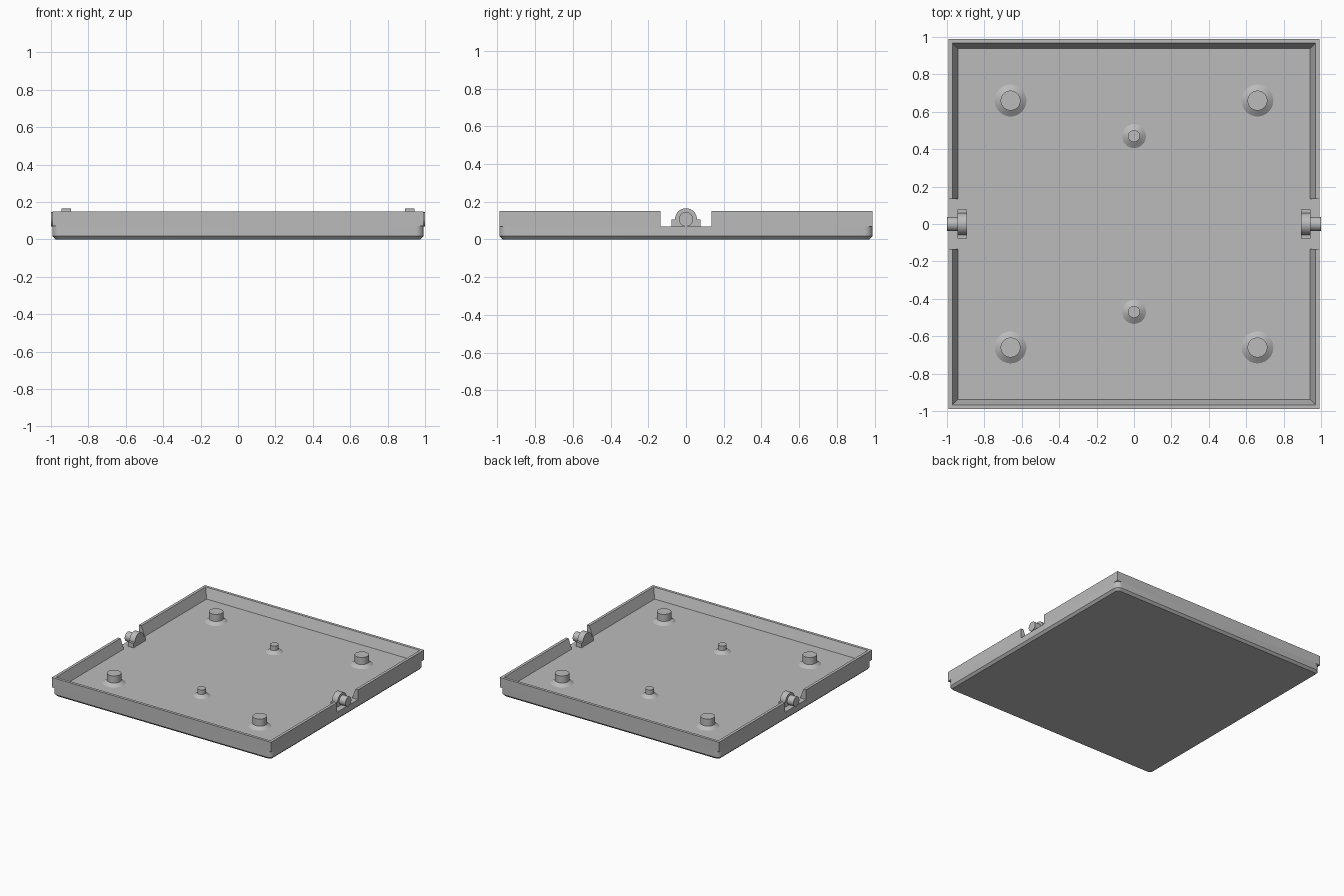
import bpy
import bmesh
import math
from mathutils import Matrix

if "Cube" in bpy.data.objects:
    bpy.data.objects.remove(bpy.data.objects["Cube"], do_unlink=True)

HX, HY = 0.993, 0.99        # outer half sizes
FLOOR, RIM = 0.07, 0.15     # heights of the floor and the rim
GAP = 0.135                 # half width of the side notches

grey = bpy.data.materials.new("plain grey")
grey.use_nodes = True
colour = (0.5, 0.5, 0.5, 1)
grey.diffuse_color = colour
grey.node_tree.nodes["Principled BSDF"].inputs["Base Color"].default_value = colour


def finish(name, bm, smooth=True):
    bmesh.ops.recalc_face_normals(bm, faces=bm.faces)
    mesh = bpy.data.meshes.new(name)
    bm.to_mesh(mesh)
    bm.free()
    mesh.materials.append(grey)
    obj = bpy.data.objects.new(name, mesh)
    bpy.context.collection.objects.link(obj)
    if smooth:
        bpy.ops.object.select_all(action="DESELECT")
        obj.select_set(True)
        bpy.context.view_layer.objects.active = obj
        bpy.ops.object.shade_smooth_by_angle(angle=math.radians(30))
    return obj


def loft(bm, rings, closed=False):
    """Skin a list of equal rings; cap the ends."""
    rings = [[bm.verts.new(p) for p in ring] for ring in rings]
    n = len(rings[0])
    for a, b in zip(rings, rings[1:]):
        for i in range(n):
            j = (i + 1) % n
            bm.faces.new((a[i], a[j], b[j], b[i]))
    bm.faces.new(rings[0])
    bm.faces.new(rings[-1])


def circle(radius, z, sides=48):
    return [(radius * math.cos(2 * math.pi * i / sides),
             radius * math.sin(2 * math.pi * i / sides), z) for i in range(sides)]


# Base slab: rounded upright corners and a chamfered underside
bm = bmesh.new()
bmesh.ops.create_cube(bm, size=1)
bmesh.ops.transform(bm, verts=bm.verts, matrix=Matrix.Translation((0, 0, FLOOR / 2))
                    @ Matrix.Diagonal((2 * HX, 2 * HY, FLOOR, 1)))
upright = [e for e in bm.edges if abs(e.verts[0].co.z - e.verts[1].co.z) > 0.01]
bmesh.ops.bevel(bm, geom=upright, offset=0.045, segments=8, profile=0.5, affect="EDGES")
under = [e for e in bm.edges if all(v.co.z < 0.001 for v in e.verts)]
bmesh.ops.bevel(bm, geom=under, offset=0.018, segments=1, affect="EDGES")
finish("base_slab", bm)

# Two U-shaped rim walls with sloping inner faces, leaving a notch on each side
section = [(0, FLOOR), (0, RIM), (0.023, RIM), (0.053, FLOOR)]
for name, s in (("back_wall", 1), ("front_wall", -1)):
    bm = bmesh.new()
    rings = []
    for sx, corner in ((1, False), (1, True), (-1, True), (-1, False)):
        rings.append([(sx * (HX - inset), s * ((HY - inset) if corner else GAP), z)
                      for inset, z in section])
    loft(bm, rings)
    finish(name, bm, smooth=False)


# Pegs standing on flared feet
def peg(name, x, y, radius, top):
    bm = bmesh.new()
    loft(bm, [circle(radius + 0.032, FLOOR), circle(radius, FLOOR + 0.022), circle(radius, top)])
    finish(name, bm).location = (x, y, 0)


for sy, fb in ((1, "back"), (-1, "front")):
    peg(fb + "_small_peg", 0, sy * 0.47, 0.032, 0.13)
    for sx, lr in ((1, "left"), (-1, "right")):
        peg(f"{fb}_{lr}_peg", sx * 0.66, sy * 0.66, 0.053, 0.15)

# Pivots in the notches: a stepped bracket with a round top and a pin pointing out
AXIS = 0.107
for s, lr in ((1, "left"), (-1, "right")):
    bm = bmesh.new()
    arc = [(0.058 * math.cos(math.pi * i / 24), AXIS + 0.058 * math.sin(math.pi * i / 24))
           for i in range(25)]
    outline = [(0.078, FLOOR), (0.078, AXIS)] + arc + [(-0.078, AXIS), (-0.078, FLOOR)]
    loft(bm, [[(s * x, y, z) for y, z in outline] for x in (0.893, 0.943)])
    finish(lr + "_pivot_bracket", bm)

    bm = bmesh.new()
    loft(bm, [[(s * h, y, AXIS + z) for y, z, h in circle(0.038, x, 32)] for x in (0.93, 1.0)])
    finish(lr + "_pivot_pin", bm)
